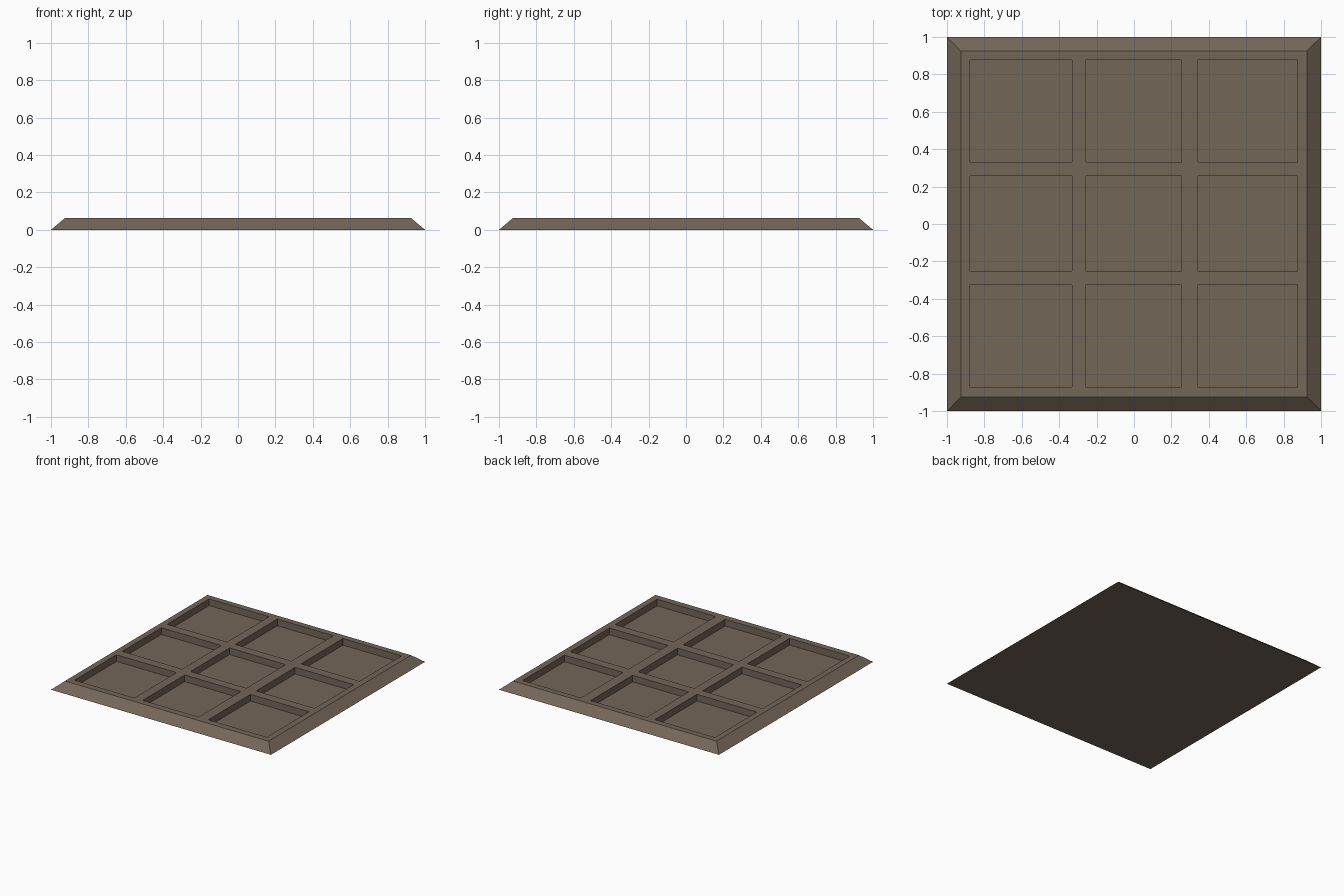
import bpy, bmesh

if "Cube" in bpy.data.objects:
    bpy.data.objects.remove(bpy.data.objects["Cube"])

TOP, FLOOR = 0.063, 0.008
EDGE = 0.925
# Rib lines: slab edge, then pocket start/end pairs, then slab edge
XS = [-EDGE, -0.876, -0.331, -0.256, 0.254, 0.341, 0.873, EDGE]
YS = [-EDGE, -0.872, -0.326, -0.252, 0.256, 0.331, 0.876, EDGE]

brown = bpy.data.materials.new("dark brown")
brown.diffuse_color = (0.175, 0.132, 0.096, 1)
brown.use_nodes = True
brown.node_tree.nodes["Principled BSDF"].inputs["Base Color"].default_value = brown.diffuse_color

bm = bmesh.new()


def face(*pts):
    return bm.faces.new([bm.verts.new(p) for p in pts])


def rect(x0, x1, y0, y1, z):
    return [(x0, y0, z), (x1, y0, z), (x1, y1, z), (x0, y1, z)]


# Top grid: odd/odd cells are recessed square pockets with upright walls
for i in range(7):
    for j in range(7):
        cell = (XS[i], XS[i + 1], YS[j], YS[j + 1])
        rim = rect(*cell, TOP)
        if i % 2 and j % 2:
            low = rect(*cell, FLOOR)
            face(*low)
            for k in range(4):
                n = (k + 1) % 4
                face(rim[k], rim[n], low[n], low[k])
        else:
            face(*rim)

# Flat underside
base = rect(-1, 1, -1, 1, 0)
face(*reversed(base))

# Sloping outer border, sharing the grid points along the top edge
xs, ys = XS, YS
rims = [[(x, -EDGE, TOP) for x in xs], [(EDGE, y, TOP) for y in ys],
        [(x, EDGE, TOP) for x in reversed(xs)], [(-EDGE, y, TOP) for y in reversed(ys)]]
for k in range(4):
    face(base[k], base[(k + 1) % 4], *reversed(rims[k]))

# Weld, then dissolve the grid seams between coplanar top faces
bmesh.ops.remove_doubles(bm, verts=bm.verts, dist=1e-4)
bmesh.ops.recalc_face_normals(bm, faces=bm.faces)

mesh = bpy.data.meshes.new("pocketed_panel")
bm.to_mesh(mesh)
bm.free()
mesh.materials.append(brown)
panel = bpy.data.objects.new("pocketed_panel", mesh)
bpy.context.collection.objects.link(panel)
